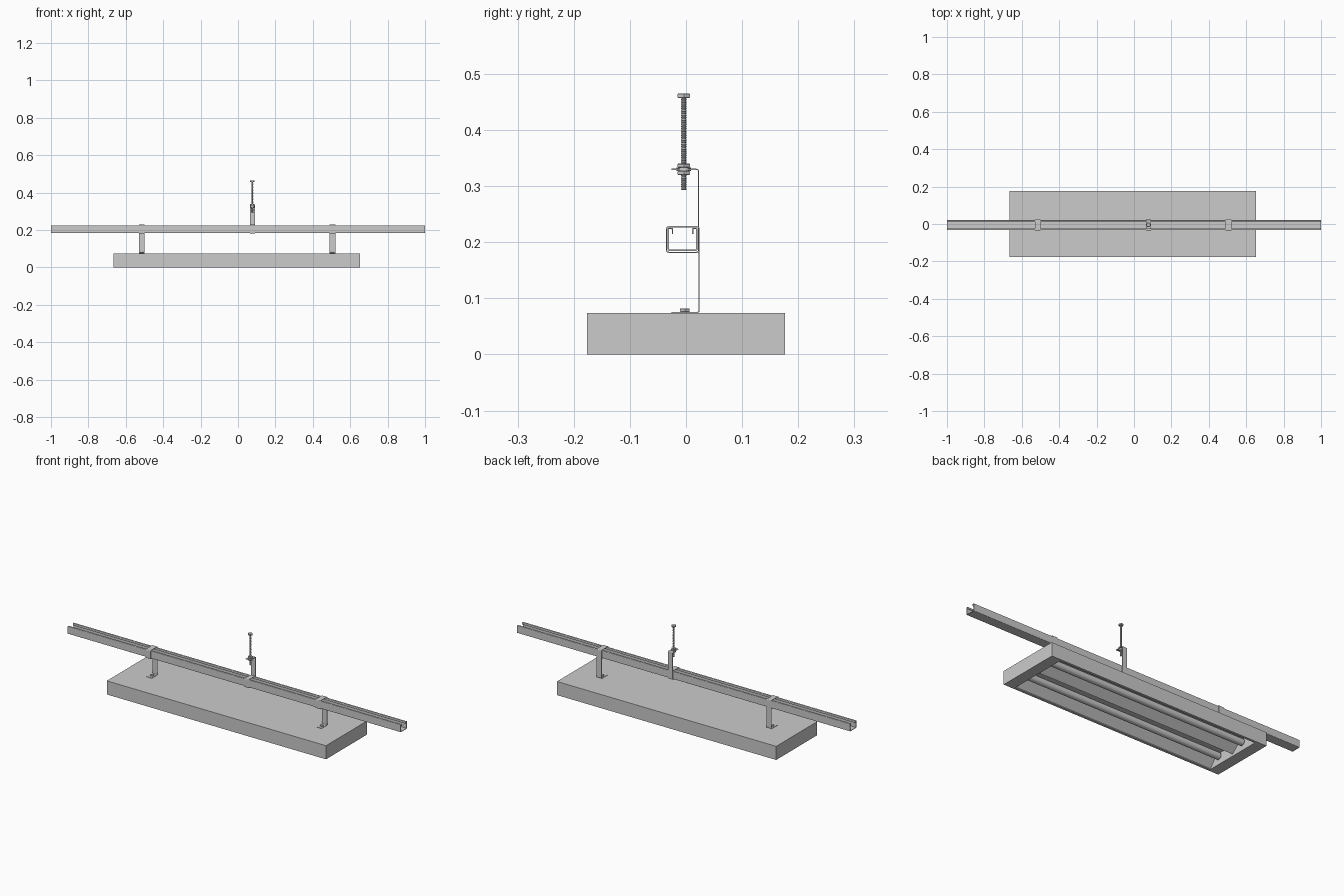
import bpy, bmesh, math
from mathutils import Vector

if "Cube" in bpy.data.objects:
    bpy.data.objects.remove(bpy.data.objects["Cube"])


def make(name, verts, faces, smooth=False):
    me = bpy.data.meshes.new(name)
    me.from_pydata(verts, [], faces)
    bm = bmesh.new()
    bm.from_mesh(me)
    bmesh.ops.recalc_face_normals(bm, faces=bm.faces)
    bm.to_mesh(me)
    bm.free()
    ob = bpy.data.objects.new(name, me)
    bpy.context.collection.objects.link(ob)
    if smooth:
        bpy.ops.object.select_all(action='DESELECT')
        ob.select_set(True)
        bpy.context.view_layer.objects.active = ob
        bpy.ops.object.shade_smooth_by_angle(angle=math.radians(40))
    return ob


def rounded(path, r):
    # replace each inner corner by a small curve
    pts = [Vector(p) for p in path]
    out = [pts[0]]
    for a, b, c in zip(pts, pts[1:], pts[2:]):
        p = b + (a - b).normalized() * r
        q = b + (c - b).normalized() * r
        for i in range(5):
            t = i / 4
            out.append(p * (1 - t) ** 2 + b * 2 * t * (1 - t) + q * t * t)
    return out + [pts[-1]]


def sheet(name, path, x0, x1, thick, r=0.004):
    # bent sheet metal: (y, z) path swept along x
    pts = rounded(path, r) if r else [Vector(p) for p in path]
    n = len(pts)
    verts = [(x, p.x, p.y) for x in (x0, x1) for p in pts]
    faces = [(i, i + 1, n + i + 1, n + i) for i in range(n - 1)]
    ob = make(name, verts, faces)
    mod = ob.modifiers.new("thickness", 'SOLIDIFY')
    mod.thickness = thick
    mod.offset = 0
    mod.use_even_offset = True
    return ob


def lathe(name, profile, x, y, sides, smooth=False):
    # (radius, z) profile turned about a vertical axis, capped at both ends
    verts, faces = [], []
    for r, z in profile:
        for k in range(sides):
            a = math.tau * k / sides
            verts.append((x + r * math.cos(a), y + r * math.sin(a), z))
    m = len(profile)
    for j in range(m - 1):
        for k in range(sides):
            l = (k + 1) % sides
            faces.append((j * sides + k, j * sides + l, (j + 1) * sides + l, (j + 1) * sides + k))
    faces += [tuple(range(sides)), tuple(range((m - 1) * sides, m * sides))]
    return make(name, verts, faces, smooth)


def nut(name, x, y, z0, z1, r):
    c = (z1 - z0) * 0.15
    return lathe(name, [(r * .9, z0), (r, z0 + c), (r, z1 - c), (r * .9, z1)], x, y, 6)


# lamp housing: box open at the bottom with wide end margins
X0, X1, W, H = -0.665, 0.652, 0.176, 0.074
IX0, IX1, IW = X0 + 0.06, X1 - 0.06, 0.163


def ring(a, b, w, z):
    return [(a, -w, z), (b, -w, z), (b, w, z), (a, w, z)]


verts = ring(X0, X1, W, H) + ring(X0, X1, W, 0) + ring(IX0, IX1, IW, 0) + ring(IX0, IX1, IW, 0.068)
faces = [(0, 1, 2, 3), (12, 13, 14, 15)]
for j in range(3):
    for k in range(4):
        l = (k + 1) % 4
        faces.append((j * 4 + k, j * 4 + l, j * 4 + 4 + l, j * 4 + 4 + k))
make("lamp_housing", verts, faces)

# folded reflector with two troughs and a central ridge
half = [(0.162, 0.004), (0.118, 0.06), (0.052, 0.06), (0.0, 0.012)]
sheet("reflector", half + [(-y, z) for y, z in half[-2::-1]], IX0, IX1, 0.002, 0)

# fluorescent tubes with end sockets
for s, side in ((1, "back"), (-1, "front")):
    tube = lathe(side + "_tube", [(0.005, -0.59), (0.018, -0.585), (0.018, 0.585), (0.005, 0.59)], 0, 0, 24, True)
    tube.rotation_euler = (0, math.pi / 2, 0)
    tube.location = ((X0 + X1) / 2, s * 0.085, 0.032)

# lipped channel rail, open at the top
sheet("rail", [(-0.024, 0.215), (-0.024, 0.2245), (-0.0315, 0.2245), (-0.0315, 0.186),
               (0.0195, 0.186), (0.0195, 0.2245), (0.012, 0.2245), (0.012, 0.215)], -1, 1, 0.0025, 0.002)

# hangers hooked over the rail, bolted to the housing
for x, side in ((-0.515, "left"), (0.505, "right")):
    sheet(side + "_hanger", [(-0.026, 0.075), (0.0235, 0.075), (0.0235, 0.2275), (-0.0345, 0.2275),
                             (-0.0345, 0.182), (0.018, 0.182)], x - 0.015, x + 0.015, 0.002)
    nut(side + "_hanger_bolt", x, -0.002, 0.076, 0.082, 0.010)

# suspension strap cradling the rail from below
CX, CY = 0.077, -0.004
sheet("suspension_strap", [(-0.026, 0.33), (0.0225, 0.33), (0.0225, 0.182), (-0.0345, 0.182),
                           (-0.0345, 0.2275), (0.016, 0.2275)], CX - 0.0135, CX + 0.0135, 0.002)

# threaded rod with nuts
profile, n = [], 42
for i in range(n):
    z = 0.293 + i * 0.167 / n
    profile += [(0.0038, z), (0.005, z + 0.5 * 0.167 / n)]
profile.append((0.0038, 0.46))
lathe("threaded_rod", profile, CX, CY, 16)
nut("rod_head", CX, CY, 0.457, 0.465, 0.0125)
nut("upper_nut", CX, CY, 0.333, 0.340, 0.0125)
nut("lower_nut", CX, CY, 0.320, 0.327, 0.0125)
for name, z in (("upper_washer", 0.331), ("lower_washer", 0.327)):
    lathe(name, [(0.013, z), (0.013, z + 0.002)], CX, CY, 24, True)
